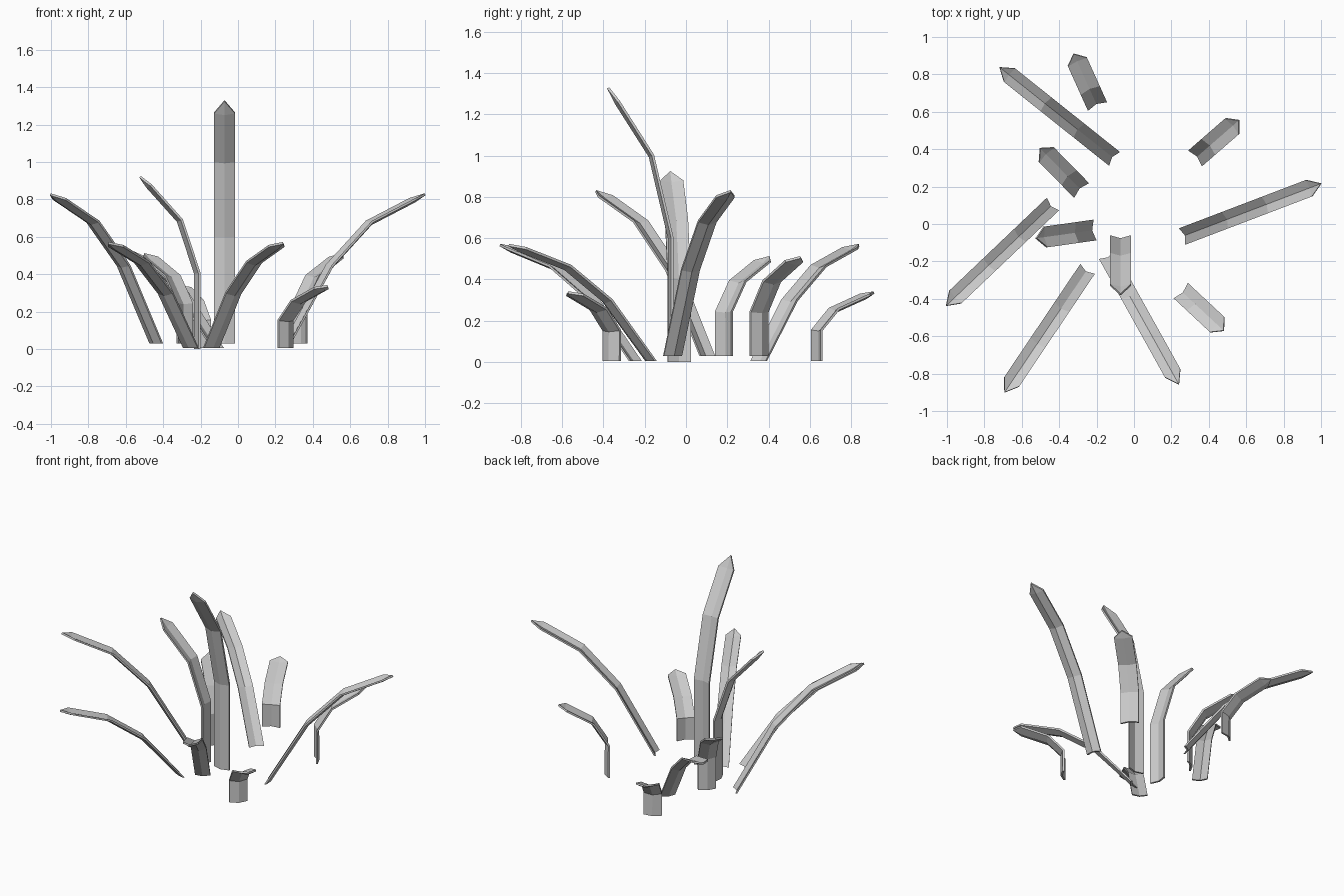
import bpy, bmesh
from mathutils import Vector

if "Cube" in bpy.data.objects:
    bpy.data.objects.remove(bpy.data.objects["Cube"])

# side profiles: (fraction of reach, fraction of height)
UPRIGHT = [(0, 0), (0, .438), (.31, .746), (1, 1)]
ARCHED = [(0, 0), (.31, .52), (.60, .81), (1, 1)]
FOLD, THICK, TIP = .016, .012, .21


def make_blade(name, profile, width, base, tip, z0, z1):
    """Channel-shaped blade bent along a profile, ending in a point."""
    b = Vector((*base, 0))
    reach = (Vector((*tip, 0)) - b).length
    out = (Vector((*tip, 0)) - b).normalized()
    side = Vector((-out.y, out.x, 0))
    path = [b + out * reach * r + Vector((0, 0, z0 + (z1 - z0) * h)) for r, h in profile]
    path.insert(-1, path[-1].lerp(path[-2], TIP))
    bm = bmesh.new()
    rings = []
    for i, p in enumerate(path):
        # outer normal: horizontal at the foot, square to the bend above
        if i == 0:
            n = out
        else:
            t = (p - path[i - 1]).normalized()
            if i < len(path) - 1:
                t = (t + (path[i + 1] - p).normalized()).normalized()
            n = out * t.z - Vector((0, 0, t.dot(out)))
        if i == len(path) - 1:
            tip_in = bm.verts.new(p + n * FOLD * .5)
            tip_out = bm.verts.new(p + n * (FOLD * .5 + THICK))
            break
        inner = [p + side * width / 2, p + n * FOLD, p - side * width / 2]
        # inner left-mid-right, then outer right-mid-left
        loop = inner + [q + n * THICK for q in reversed(inner)]
        rings.append([bm.verts.new(q) for q in loop])
    for a, c in zip(rings, rings[1:]):
        for k in range(6):
            bm.faces.new((a[k], a[(k + 1) % 6], c[(k + 1) % 6], c[k]))
    # foot caps
    f = rings[0]
    bm.faces.new((f[0], f[1], f[4], f[5]))
    bm.faces.new((f[1], f[2], f[3], f[4]))
    # pointed tip
    e = rings[-1]
    for q in ((e[0], e[1], tip_in), (e[1], e[2], tip_in),
              (e[3], e[4], tip_out), (e[4], e[5], tip_out),
              (e[2], e[3], tip_out, tip_in), (e[5], e[0], tip_in, tip_out)):
        bm.faces.new(q)
    bmesh.ops.recalc_face_normals(bm, faces=bm.faces)
    me = bpy.data.meshes.new(name)
    bm.to_mesh(me)
    bm.free()
    bpy.context.collection.objects.link(bpy.data.objects.new(name, me))


# upright blades: foot xy, tip xy, foot height, tip height
upright = [
    ((-.072, -.06), (-.072, -.365), .03, 1.335),
    ((-.208, -.032), (-.513, -.075), 0, .93),
    ((.326, .35), (.556, .55), .03, .52),
    ((-.28, .179), (-.497, .40), .03, .52),
    ((-.195, .628), (-.32, .905), .005, .35),
    ((.25, -.356), (.476, -.567), .005, .35),
]
for i, (b, t, z0, z1) in enumerate(upright):
    make_blade(f"upright_leaf_{i + 1}", UPRIGHT, .112, b, t, z0, z1)

# long arching blades
arched = [
    ((.257, -.067), (.995, .214), .03, .84),
    ((-.433, .107), (-1.0, -.433), .03, .84),
    ((-.104, .348), (-.715, .835), .005, .58),
    ((-.248, -.24), (-.69, -.897), .005, .58),
    ((-.146, -.164), (.238, -.854), .005, .58),
]
for i, (b, t, z0, z1) in enumerate(arched):
    make_blade(f"arching_leaf_{i + 1}", ARCHED, .094, b, t, z0, z1)
